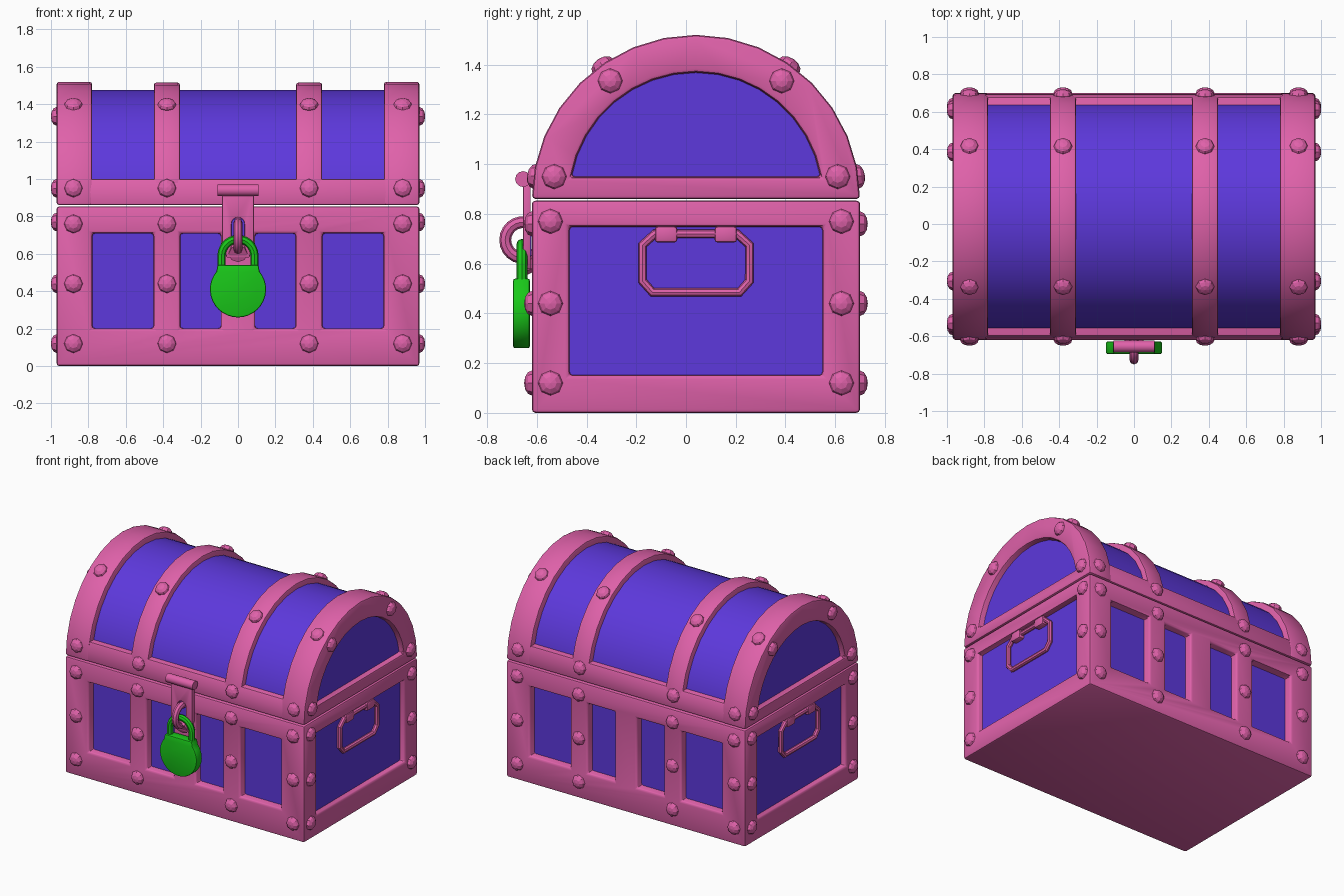
import bpy, bmesh, math
from mathutils import Vector, Matrix

if "Cube" in bpy.data.objects:
    bpy.data.objects.remove(bpy.data.objects["Cube"])

CY, CZ = 0.04, 0.86          # axis of the barrel lid


def material(name, rgb):
    m = bpy.data.materials.new(name)
    m.diffuse_color = (*rgb, 1)
    m.use_nodes = True
    m.node_tree.nodes["Principled BSDF"].inputs["Base Color"].default_value = m.diffuse_color
    return m


PINK = material("pink", (0.74, 0.12, 0.40))
BLUE = material("blue", (0.11, 0.04, 0.72))
GREEN = material("green", (0.01, 0.58, 0.01))


def make(name, bm, mat):
    bmesh.ops.recalc_face_normals(bm, faces=bm.faces)
    me = bpy.data.meshes.new(name)
    bm.to_mesh(me)
    bm.free()
    ob = bpy.data.objects.new(name, me)
    bpy.context.collection.objects.link(ob)
    me.materials.append(mat)
    return ob


def add_prism(bm, pts, a, b, axis='x'):
    """Extrude a profile: (y,z) along x, or (x,z) along y."""
    def put(p, t):
        return (t, p[0], p[1]) if axis == 'x' else (p[0], t, p[1])
    lo = [bm.verts.new(put(p, a)) for p in pts]
    hi = [bm.verts.new(put(p, b)) for p in pts]
    n = len(pts)
    bm.faces.new(lo)
    bm.faces.new(hi[::-1])
    for i in range(n):
        bm.faces.new((lo[i], hi[i], hi[(i + 1) % n], lo[(i + 1) % n]))


def rect(u0, u1, v0, v1):
    return [(u0, v0), (u1, v0), (u1, v1), (u0, v1)]


def arc(r, a0=0, a1=180, n=16, cu=CY, cv=CZ):
    ang = [math.radians(a0 + (a1 - a0) * i / n) for i in range(n + 1)]
    return [(cu + r * math.cos(t), cv + r * math.sin(t)) for t in ang]


def prisms(name, mat, *items):
    bm = bmesh.new()
    for it in items:
        add_prism(bm, *it)
    return make(name, bm, mat)


def finish(ob, cutter=None, bevel=0.012, smooth=True):
    if cutter:
        cutter.hide_render = True
        m = ob.modifiers.new("cut", 'BOOLEAN')
        m.operation, m.solver, m.object = 'DIFFERENCE', 'EXACT', cutter
    if bevel:
        m = ob.modifiers.new("bevel", 'BEVEL')
        m.width, m.segments, m.limit_method = bevel, 2, 'ANGLE'
        m.angle_limit = math.radians(40)
    bpy.ops.object.select_all(action='DESELECT')
    ob.select_set(True)
    bpy.context.view_layer.objects.active = ob
    bpy.ops.object.convert(target='MESH')
    if smooth:
        bpy.ops.object.shade_smooth_by_angle(angle=math.radians(35))
    if cutter:
        bpy.data.objects.remove(cutter)
    return ob


def tube(name, pts, r, mat, cyclic=False):
    cu = bpy.data.curves.new(name, 'CURVE')
    cu.dimensions, cu.bevel_depth, cu.bevel_resolution = '3D', r, 2
    cu.use_fill_caps = True
    sp = cu.splines.new('POLY')
    sp.points.add(len(pts) - 1)
    for p, c in zip(sp.points, pts):
        p.co = (*c, 1)
    sp.use_cyclic_u = cyclic
    ob = bpy.data.objects.new(name, cu)
    bpy.context.collection.objects.link(ob)
    cu.materials.append(mat)
    return finish(ob, bevel=0)


# chest body frame with recessed windows
cuts = []
for x0, x1 in ((-0.78, -0.45), (-0.31, -0.09), (0.09, 0.31), (0.45, 0.78)):
    for y0, y1 in ((-0.8, -0.555), (0.635, 0.9)):
        cuts.append((rect(x0, x1, 0.2, 0.71), y0, y1, 'y'))
for x0, x1 in ((-1.1, -0.92), (0.92, 1.1)):
    cuts.append((rect(-0.47, 0.55, 0.15, 0.75), x0, x1))
finish(prisms("body_frame", PINK, (rect(-0.62, 0.70, 0, 0.853), -0.97, 0.97)),
       prisms("window_cutter", PINK, *cuts), 0.015)
prisms("body_panels", BLUE, (rect(-0.565, 0.645, 0.1, 0.8), -0.93, 0.93))

# lid: end bands with arched recess, middle bands, rails, barrel
for name, s in (("left", -1), ("right", 1)):
    a, b = sorted((0.78 * s, 0.97 * s))
    c, d = sorted((0.92 * s, 1.1 * s))
    finish(prisms("lid_end_band_" + name, PINK, (arc(0.66), a, b)),
           prisms("arch_cutter", PINK, (arc(0.51, 10, 170), c, d)), 0.015)
    a, b = sorted((0.31 * s, 0.45 * s))
    finish(prisms("lid_middle_band_" + name, PINK, (arc(0.655), a, b)))
finish(prisms("lid_rail", PINK,
              (arc(0.655, 0, 12.4, 2) + arc(0.655, 167.6, 180, 2), -0.9, 0.9)))
finish(prisms("lid_barrel", BLUE, (arc(0.615), -0.93, 0.93)), bevel=0)

# rivets on every face
bm = bmesh.new()


def rivet(p, n):
    mat = (Matrix.Translation(p) @ Vector(n).to_track_quat('Z', 'Y').to_matrix().to_4x4()
           @ Matrix.Diagonal((1, 1, 0.62, 1)))
    bmesh.ops.create_uvsphere(bm, u_segments=8, v_segments=6, radius=0.05, matrix=mat)


for s in (-1, 1):
    for x in (-0.88, -0.38, 0.38, 0.88):
        for z in (0.12, 0.44, 0.76):
            rivet((x, CY + s * 0.66, z), (0, s, 0))
        for a in (8, 55):
            n = Vector((0, s * math.cos(math.radians(a)), math.sin(math.radians(a))))
            rivet(Vector((x, CY, CZ)) + n * 0.655, n)
    for t in (-1, 1):
        for dy, z in ((0.585, 0.12), (0.585, 0.44), (0.585, 0.77), (0.57, 0.95), (0.345, 1.335)):
            rivet((s * 0.97, CY + t * dy, z), (s, 0, 0))
make("rivets", bm, PINK)

# side handles with hinge clips
for name, s in (("left", -1), ("right", 1)):
    x = 0.948 * s
    loop = [(-0.125, 0.72), (0.205, 0.72), (0.255, 0.675), (0.255, 0.53),
            (0.215, 0.485), (-0.135, 0.485), (-0.175, 0.53), (-0.175, 0.675)]
    tube("handle_" + name, [(x, y, z) for y, z in loop], 0.018, PINK, True)
    a, b = sorted((0.92 * s, 0.97 * s))
    finish(prisms("handle_clips_" + name, PINK,
                  (rect(-0.125, -0.035, 0.685, 0.75), a, b),
                  (rect(0.115, 0.205, 0.685, 0.75), a, b)))

# hasp: hinge barrel, slotted strap, staple ring
finish(prisms("hasp_hinge", PINK, (arc(0.032, 0, 330, 11, -0.655, 0.94), -0.11, 0.11)), bevel=0)
strap = [(-0.085, 0.94), (-0.085, 0.66), (-0.06, 0.58), (0.06, 0.58), (0.085, 0.66), (0.085, 0.94)]
slot = arc(0.035, 0, 180, 8, 0, 0.76) + arc(0.035, 180, 360, 8, 0, 0.66)
finish(prisms("hasp_strap", PINK, (strap, -0.655, -0.625, 'y')),
       prisms("slot_cutter", PINK, (slot, -0.7, -0.6, 'y')), 0.004)
prisms("hasp_slot", BLUE, (rect(-0.036, 0.036, 0.63, 0.79), -0.632, -0.622, 'y'))
tube("staple_ring", [(0, y, z) for y, z in arc(0.072, 50, 310, 16, -0.655, 0.695)],
     0.024, PINK)
tube("staple_ring_foot", [(0, -0.62, 0.62), (0, -0.66, 0.60)], 0.05, PINK)

# padlock
lock = arc(0.15, -220, 40, 24, 0, 0.41) + [(0.11, 0.54), (-0.11, 0.54)]
finish(prisms("padlock_body", GREEN, (lock, -0.695, -0.628, 'y')), bevel=0.008)
shackle = [(0.088, 0.5)] + arc(0.088, 0, 180, 14, 0, 0.59) + [(-0.088, 0.5)]
tube("padlock_shackle", [(x, -0.66, z) for x, z in shackle], 0.022, GREEN)
